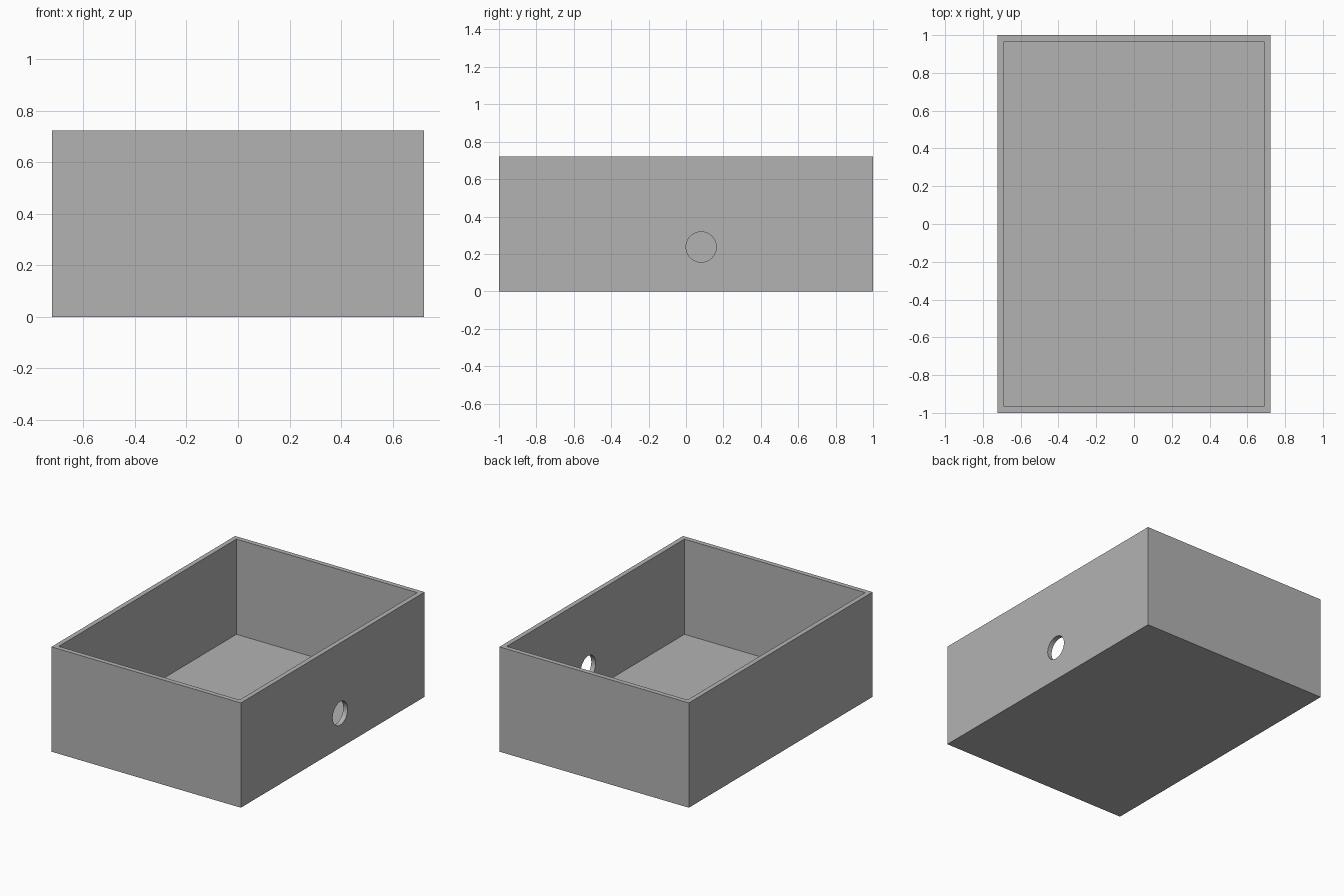
import bpy
from math import radians

cube = bpy.data.objects.get("Cube")
if cube:
    bpy.data.objects.remove(cube, do_unlink=True)

WIDTH, LENGTH, HEIGHT = 1.444, 2.0, 0.722
WALL, FLOOR = 0.033, 0.066
HOLE_Y, HOLE_Z, HOLE_RADIUS = 0.081, 0.237, 0.081

grey = bpy.data.materials.new("plain grey")
grey.use_nodes = True
colour = (0.45, 0.45, 0.45, 1)
grey.diffuse_color = colour
grey.node_tree.nodes["Principled BSDF"].inputs["Base Color"].default_value = colour


def block(name, size, bottom):
    """Centred box standing on the given height."""
    bpy.ops.mesh.primitive_cube_add(size=1, location=(0, 0, bottom + size[2] / 2))
    obj = bpy.context.object
    obj.name = name
    obj.scale = size
    bpy.ops.object.transform_apply(location=True, rotation=False, scale=True)
    obj.data.materials.append(grey)
    return obj


def cut(target, cutter):
    """Subtract a hidden cutter and apply the result."""
    cutter.hide_render = True
    mod = target.modifiers.new(cutter.name, 'BOOLEAN')
    mod.operation = 'DIFFERENCE'
    mod.solver = 'EXACT'
    mod.object = cutter
    bpy.context.view_layer.objects.active = target
    bpy.ops.object.modifier_apply(modifier=mod.name)
    bpy.data.objects.remove(cutter, do_unlink=True)


# Open-topped box
box = block("open_box", (WIDTH, LENGTH, HEIGHT), 0)
cut(box, block("cavity_cutter", (WIDTH - 2 * WALL, LENGTH - 2 * WALL, HEIGHT), FLOOR))

# Round cable hole through the +x wall only
bpy.ops.mesh.primitive_cylinder_add(
    vertices=64, radius=HOLE_RADIUS, depth=WALL * 4,
    location=(WIDTH / 2, HOLE_Y, HOLE_Z), rotation=(0, radians(90), 0))
hole = bpy.context.object
hole.name = "hole_cutter"
hole.data.materials.append(grey)
cut(box, hole)

# Smooth hole rim, crisp box edges
bpy.ops.object.select_all(action='DESELECT')
box.select_set(True)
bpy.context.view_layer.objects.active = box
bpy.ops.object.shade_smooth_by_angle(angle=radians(30))
